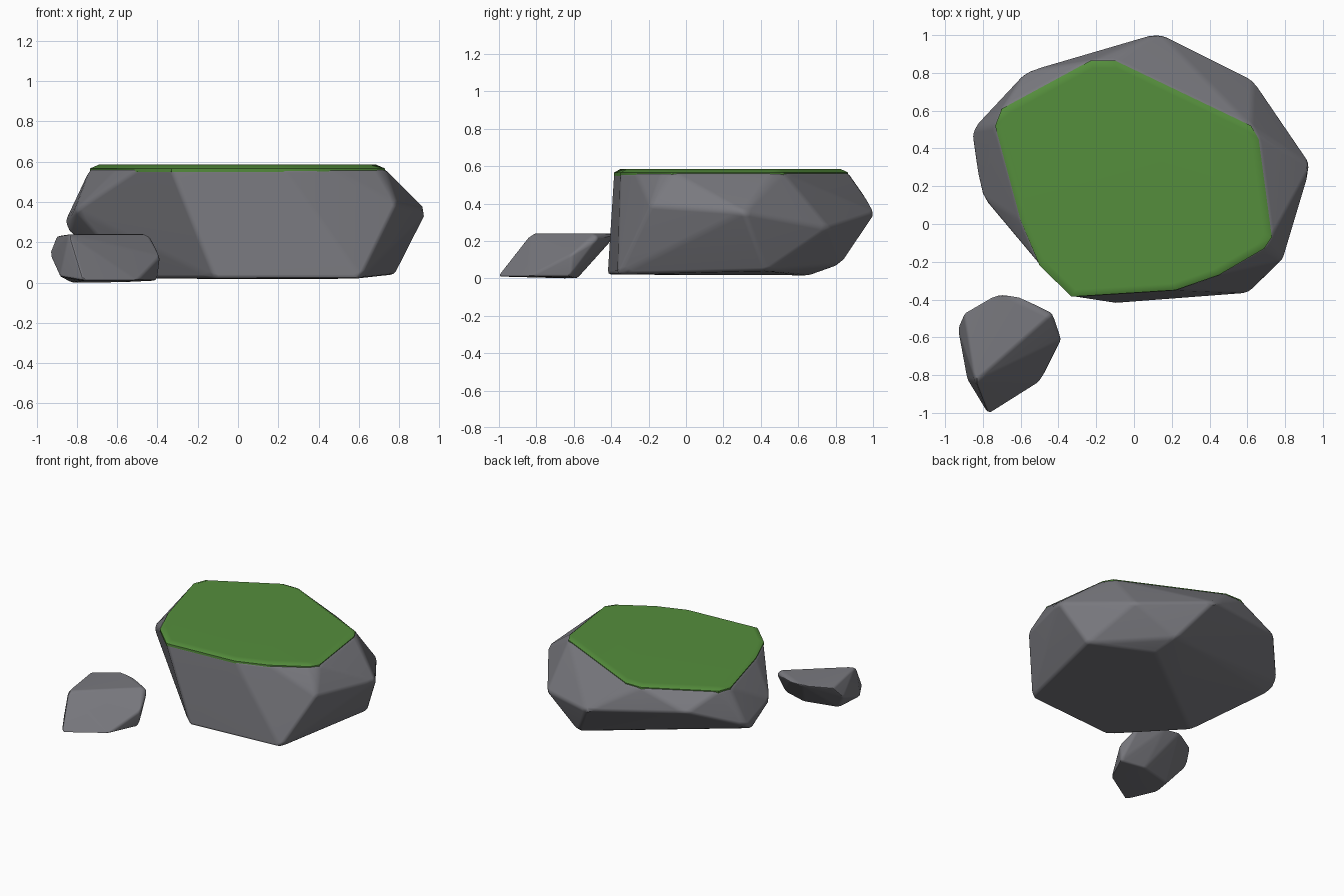
import bpy, bmesh, math

if "Cube" in bpy.data.objects:
    bpy.data.objects.remove(bpy.data.objects["Cube"])


def material(name, rgb):
    m = bpy.data.materials.new(name)
    m.diffuse_color = (*rgb, 1)
    m.use_nodes = True
    m.node_tree.nodes["Principled BSDF"].inputs["Base Color"].default_value = m.diffuse_color
    return m


STONE = material("stone grey", (0.19, 0.19, 0.21))
GRASS = material("grass green", (0.09, 0.27, 0.045))


def wrap(bm, merge_angle):
    """Replace the mesh by its convex hull, merging nearly flat faces."""
    bmesh.ops.delete(bm, geom=bm.edges[:], context='EDGES_FACES')
    bmesh.ops.convex_hull(bm, input=bm.verts[:])
    bmesh.ops.delete(bm, geom=[v for v in bm.verts if not v.link_faces], context='VERTS')
    bmesh.ops.dissolve_limit(bm, angle_limit=math.radians(merge_angle),
                             verts=bm.verts[:], edges=bm.edges[:])


def hull(name, points, mat, bevel, merge_angle):
    """Convex chunk through the given corners, with softened edges."""
    bm = bmesh.new()
    corners = [bm.verts.new(p) for p in points]
    bmesh.ops.convex_hull(bm, input=corners)
    bmesh.ops.delete(bm, geom=[v for v in bm.verts if not v.link_faces], context='VERTS')
    bmesh.ops.dissolve_limit(bm, angle_limit=math.radians(merge_angle),
                             verts=bm.verts[:], edges=bm.edges[:])
    if bevel:
        bmesh.ops.bevel(bm, geom=bm.edges[:], offset=bevel, segments=2, profile=0.5,
                        affect='EDGES', clamp_overlap=True)
        # second hull cleans up the bevel corners
        cloud = [v.co.copy() for v in bm.verts]
        bm.clear()
        bmesh.ops.convex_hull(bm, input=[bm.verts.new(c) for c in cloud])
        bmesh.ops.delete(bm, geom=[v for v in bm.verts if not v.link_faces],
                         context='VERTS')
        bmesh.ops.dissolve_limit(bm, angle_limit=math.radians(1),
                                 verts=bm.verts[:], edges=bm.edges[:])
    bmesh.ops.recalc_face_normals(bm, faces=bm.faces[:])
    me = bpy.data.meshes.new(name)
    bm.to_mesh(me)
    bm.free()
    me.materials.append(mat)
    ob = bpy.data.objects.new(name, me)
    bpy.context.collection.objects.link(ob)
    bpy.ops.object.select_all(action='DESELECT')
    ob.select_set(True)
    bpy.context.view_layer.objects.active = ob
    bpy.ops.object.shade_smooth_by_angle(angle=math.radians(30))
    # large faces stay flat, only the softened edges blend
    wn = ob.modifiers.new("flat_faces", 'WEIGHTED_NORMAL')
    wn.keep_sharp = True
    return ob


# Flat rim of the large rock, shared with its grass cap
rim = [(-0.735, 0.52), (-0.70, 0.61), (-0.23, 0.865), (-0.10, 0.865), (0.62, 0.52),
       (0.66, 0.45), (0.73, -0.07), (0.69, -0.13), (0.45, -0.27), (0.22, -0.35),
       (-0.33, -0.385), (-0.50, -0.22), (-0.60, 0.02)]

# Large rock: wide waist, undercut at the back, left and right
waist = [(-0.86, 0.50, 0.30), (-0.84, 0.42, 0.25), (-0.81, 0.15, 0.36),
         (-0.57, 0.81, 0.44), (0.13, 1.015, 0.35), (0.63, 0.765, 0.27),
         (0.94, 0.31, 0.355), (0.79, -0.19, 0.39)]
base = [(0.61, -0.365, 0.02), (-0.11, -0.42, 0.02), (-0.51, 0.0, 0.02),
        (0.36, 0.66, 0.015), (0.32, 0.83, 0.075), (0.78, 0.43, 0.04)]
hull("large_rock", [(x, y, 0.565) for x, y in rim] + waist + base, STONE, 0.02, 5)

# Grass cap with a sloping lip
cx, cy = 0.0, 0.22
cap = [(x, y, z) for x, y in rim for z in (0.548, 0.566)]
cap += [(cx + (x - cx) * 0.94, cy + (y - cy) * 0.94, 0.585) for x, y in rim]
hull("grass_cap", cap, GRASS, 0, 1)

# Small rock leaning out toward the large one
small = [(-0.84, -0.83, 0.24), (-0.45, -0.49, 0.24), (-0.43, -0.47, 0.21),
         (-0.385, -0.61, 0.13), (-0.40, -0.62, 0.01), (-0.50, -0.84, 0.01),
         (-0.77, -1.01, 0.01), (-0.885, -0.82, 0.03), (-0.935, -0.55, 0.14),
         (-0.90, -0.47, 0.23), (-0.72, -0.365, 0.24), (-0.60, -0.385, 0.23),
         (-0.58, -0.58, 0.0), (-0.83, -0.64, 0.0)]
hull("small_rock", small, STONE, 0.013, 5)
